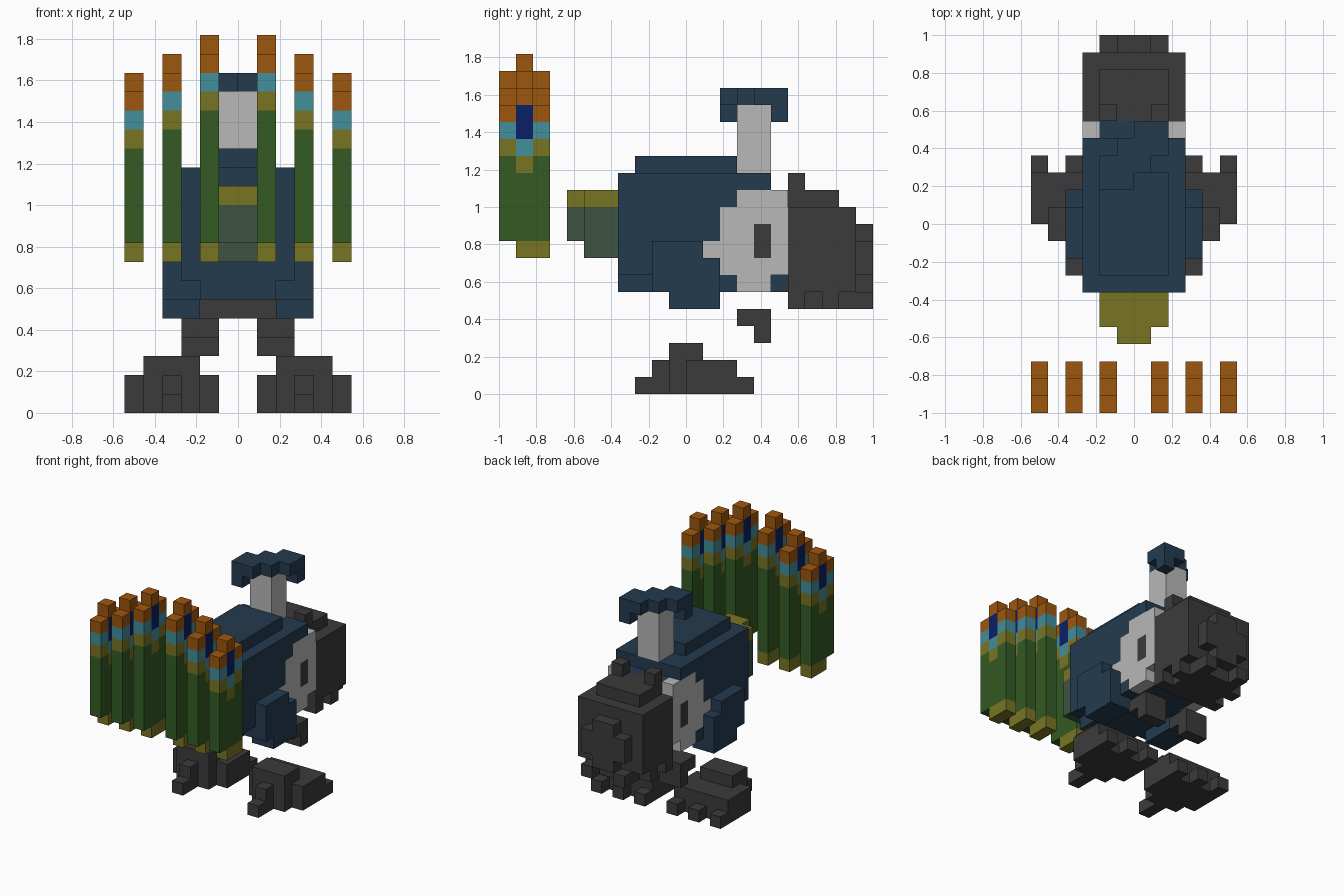
import bpy, bmesh
from mathutils import Vector

if "Cube" in bpy.data.objects:
    bpy.data.objects.remove(bpy.data.objects["Cube"])

U = 1 / 11  # edge of one cube cell


def lin(c):
    c /= 255
    return c / 12.92 if c <= 0.04045 else ((c + 0.055) / 1.055) ** 2.4


COLORS = {
    "navy": (36, 59, 79), "green": (51, 91, 36), "olive": (121, 117, 36),
    "turquoise": (66, 142, 155), "orange": (158, 87, 14), "charcoal": (59, 59, 59),
    "light_grey": (184, 184, 184), "grey_green": (61, 83, 66), "deep_blue": (10, 32, 102),
}
MATS = {}
for name, rgb in COLORS.items():
    MATS[name] = bpy.data.materials.new(name)
    MATS[name].diffuse_color = [lin(c) for c in rgb] + [1]

SIDES = [Vector(d) for d in ((1, 0, 0), (-1, 0, 0), (0, 1, 0), (0, -1, 0), (0, 0, 1), (0, 0, -1))]


def blocks(name, boxes, mirror=False):
    """Outer shell of cell boxes (color, x0, x1, y0, y1, z0, z1); later boxes repaint earlier ones."""
    cells = {}
    for color, x0, x1, y0, y1, z0, z1 in boxes:
        for x in range(x0, x1):
            for y in range(y0, y1):
                for z in range(z0, z1):
                    cells[x, y, z] = color
                    if mirror:
                        cells[-1 - x, y, z] = color
    used = sorted(set(cells.values()))
    bm = bmesh.new()
    for cell, color in cells.items():
        mid = Vector(cell) + Vector((0.5, 0.5, 0.5))
        for n in SIDES:
            if tuple(int(a + b) for a, b in zip(cell, n)) in cells:
                continue
            a = Vector((n.y, n.z, n.x))
            b = n.cross(a)
            corners = [mid + (n + a * i + b * j) / 2 for i, j in ((-1, -1), (1, -1), (1, 1), (-1, 1))]
            face = bm.faces.new([bm.verts.new(c * U) for c in corners])
            face.material_index = used.index(color)
    bmesh.ops.remove_doubles(bm, verts=bm.verts, dist=0.001)
    me = bpy.data.meshes.new(name)
    bm.to_mesh(me)
    bm.free()
    for color in used:
        me.materials.append(MATS[color])
    bpy.context.collection.objects.link(bpy.data.objects.new(name, me))


# Body with pale cheeks and eyes
blocks("body", [
    ("navy", 0, 3, -4, 5, 7, 13),
    ("navy", 0, 2, -4, 6, 6, 12),
    ("navy", 0, 2, -3, 3, 13, 14),
    ("light_grey", 2, 3, 3, 5, 6, 7),
    ("light_grey", 2, 3, 2, 6, 7, 8),
    ("light_grey", 2, 3, 1, 6, 8, 9),
    ("light_grey", 2, 3, 2, 6, 9, 11),
    ("light_grey", 2, 3, 3, 6, 11, 12),
    ("charcoal", 2, 3, 4, 5, 8, 10),
], mirror=True)

# Folded wings
blocks("wings", [
    ("navy", 3, 4, -2, 1, 8, 9),
    ("navy", 3, 4, -2, 2, 6, 8),
    ("navy", 2, 3, -2, 3, 6, 7),
    ("navy", 2, 4, -1, 2, 5, 6),
], mirror=True)

# Heavy beak with nostril nubs, front plate and ragged underside
blocks("beak", [
    ("charcoal", 0, 3, 6, 10, 6, 11),
    ("charcoal", 0, 2, 6, 9, 11, 12),
    ("charcoal", 1, 2, 6, 7, 12, 13),
    ("charcoal", 0, 2, 10, 11, 7, 9),
    ("charcoal", 0, 1, 10, 11, 6, 10),
    ("charcoal", 0, 2, 6, 10, 5, 6),
    ("charcoal", 1, 2, 10, 11, 5, 6),
    ("charcoal", 2, 3, 8, 9, 5, 6),
    ("charcoal", 2, 3, 6, 7, 5, 6),
], mirror=True)

# Crest: pale stalk under a diagonal cap with four drooping cells
blocks("crest_stalk", [("light_grey", -1, 1, 3, 5, 13, 17)])
cap_rows = ((-2, 0), (-2, 1), (-1, 2), (0, 2))
cap = [("navy", x0, x1, 2 + i, 3 + i, 17, 18) for i, (x0, x1) in enumerate(cap_rows)]
droops = [("navy", x, x + 1, y, y + 1, 16, 17) for x, y in ((-2, 2), (0, 3), (-1, 4), (1, 5))]
blocks("crest_cap", cap + droops)

# Tail stump
blocks("tail", [
    ("grey_green", 0, 2, -6, -4, 8, 11),
    ("grey_green", 0, 1, -7, -6, 9, 11),
    ("olive", 0, 2, -6, -4, 11, 12),
    ("olive", 0, 1, -7, -6, 11, 12),
], mirror=True)

# Fan feathers, taller towards the middle
for label, x, s in (("outer", 5, 0), ("middle", 3, 1), ("inner", 1, 2)):
    X = (x, x + 1)
    blocks(label + "_feathers", [
        ("green", *X, -11, -8, 9, 14 + s),
        ("olive", *X, -10, -8, 8, 9),
        ("olive", *X, -11, -8, 14 + s, 15 + s),
        ("turquoise", *X, -11, -8, 15 + s, 16 + s),
        ("orange", *X, -11, -8, 16 + s, 17 + s),
        ("olive", *X, -10, -9, 13 + s, 14 + s),
        ("turquoise", *X, -10, -9, 14 + s, 15 + s),
        ("deep_blue", *X, -10, -9, 15 + s, 17 + s),
        ("orange", *X, -10, -9, 17 + s, 18 + s),
    ], mirror=True)

# Hands under the beak
blocks("hands", [
    ("charcoal", 1, 3, 3, 5, 4, 5),
    ("charcoal", 1, 3, 4, 5, 3, 4),
], mirror=True)

# Feet with heel spur and three toes
toes = [("charcoal", x, x + 1, 3, 4, 0, 1) for x in (1, 3, 5)]
blocks("feet", toes + [
    ("charcoal", 1, 6, 0, 3, 0, 2),
    ("charcoal", 2, 5, -1, 0, 0, 2),
    ("charcoal", 2, 5, -1, 1, 2, 3),
    ("charcoal", 3, 4, -2, -1, 0, 2),
    ("charcoal", 3, 4, -3, -2, 0, 1),
], mirror=True)

for m in bpy.data.materials:
    if m.users and not m.is_grease_pencil:
        m.use_nodes = True
        m.node_tree.nodes["Principled BSDF"].inputs["Base Color"].default_value = m.diffuse_color
